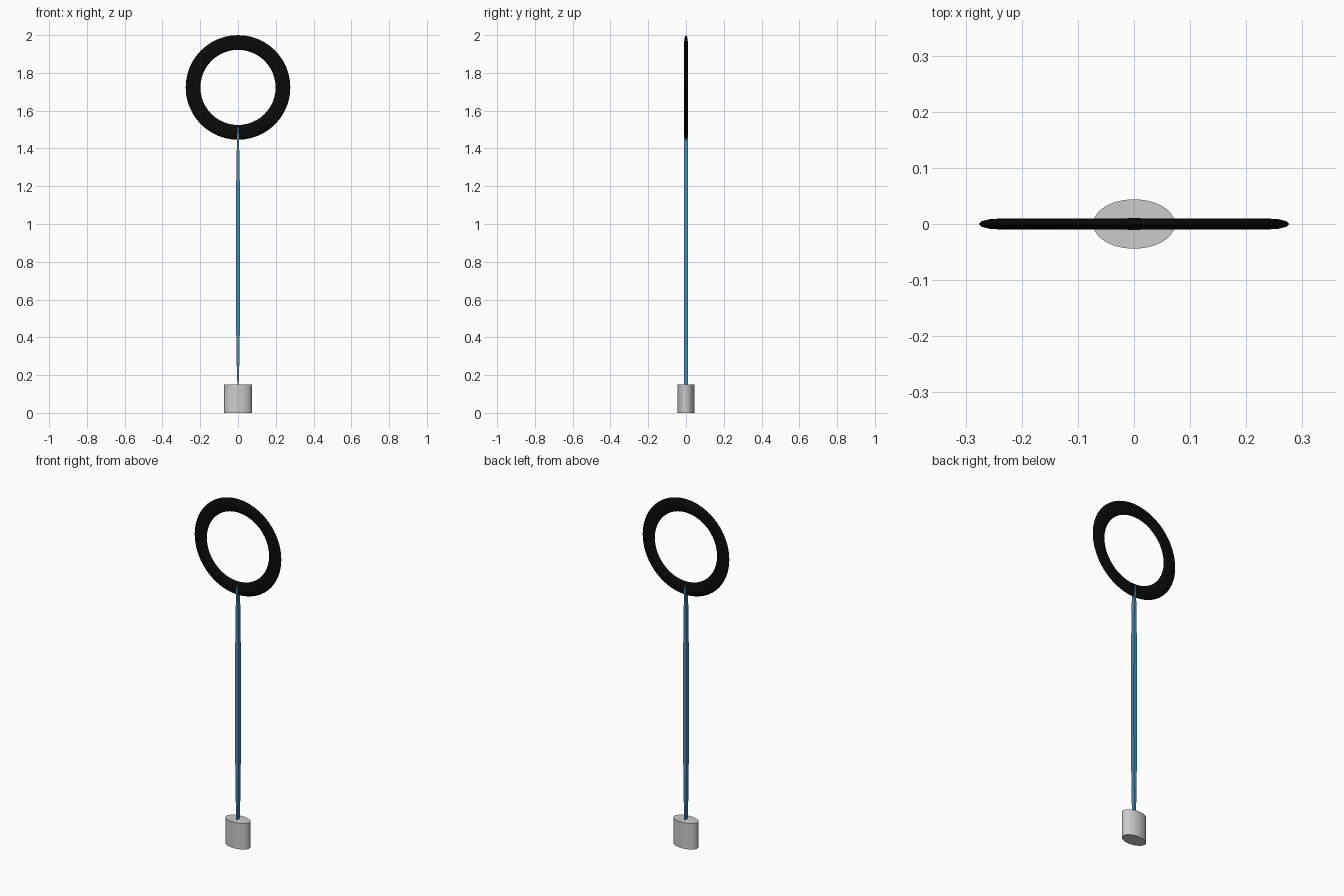
import bpy, math

if "Cube" in bpy.data.objects:
    bpy.data.objects.remove(bpy.data.objects["Cube"])


def finish(name, scale, color=None, smooth=True):
    ob = bpy.context.object
    ob.name = name
    ob.scale = scale
    bpy.ops.object.transform_apply(location=False, rotation=True, scale=True)
    if smooth:
        bpy.ops.object.shade_smooth_by_angle(angle=math.radians(35))
    if color:
        mat = bpy.data.materials.new(name + "_paint")
        mat.diffuse_color = (*color, 1)
        mat.use_nodes = True
        mat.node_tree.nodes["Principled BSDF"].inputs["Base Color"].default_value = mat.diffuse_color
        ob.data.materials.append(mat)
    return ob


def turn_y():
    # lay the primitive's axis along y before it is stretched
    bpy.context.object.rotation_euler = (math.pi / 2, 0, 0)
    bpy.ops.object.transform_apply(location=False, rotation=True, scale=False)


# oval foot
bpy.ops.mesh.primitive_cylinder_add(vertices=48, radius=1, depth=0.15, location=(0, 0, 0.075))
finish("base", (0.073, 0.044, 1))

# slender stem: disc facing the front, stretched to a tall thin ellipse
bpy.ops.mesh.primitive_cylinder_add(vertices=32, radius=1, depth=0.022, location=(0, 0, 0.82))
turn_y()
finish("stem", (0.0115, 1, 0.70), (0.06, 0.27, 0.5), smooth=False)

# upright ring with a flattened oval section
bpy.ops.mesh.primitive_torus_add(major_segments=48, minor_segments=12, major_radius=0.238,
                                 minor_radius=0.039, location=(0, 0, 1.723))
turn_y()
finish("ring", (1, 0.25, 1), (0.003, 0.003, 0.003))
